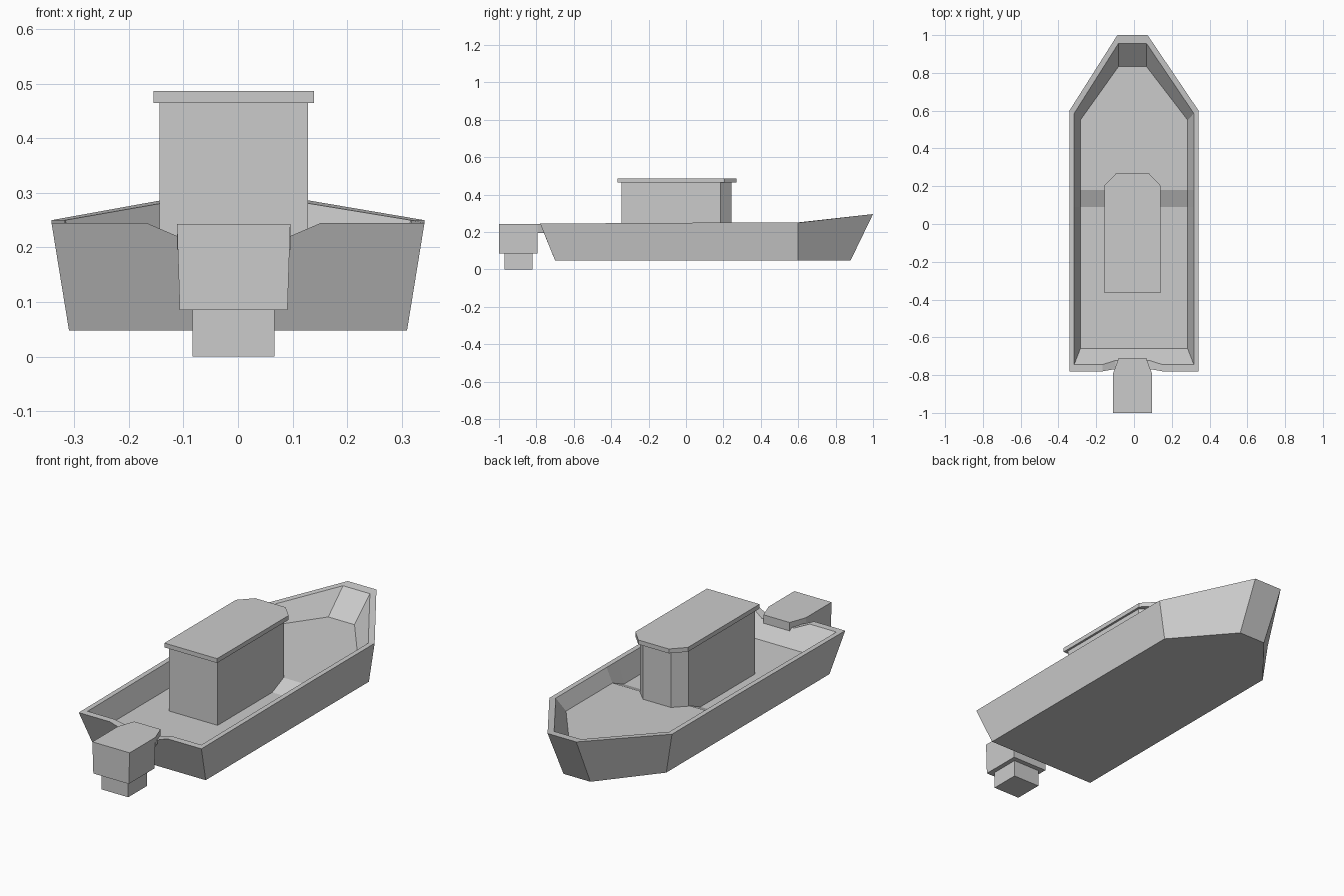
import bpy, bmesh

if "Cube" in bpy.data.objects:
    bpy.data.objects.remove(bpy.data.objects["Cube"])

CX = -0.008  # fittings sit slightly off the hull centre line


def make_object(name, verts, faces):
    mesh = bpy.data.meshes.new(name)
    mesh.from_pydata(verts, [], faces)
    bm = bmesh.new()
    bm.from_mesh(mesh)
    bmesh.ops.recalc_face_normals(bm, faces=bm.faces)
    bm.to_mesh(mesh)
    bm.free()
    obj = bpy.data.objects.new(name, mesh)
    bpy.context.collection.objects.link(obj)
    return obj


def prism(name, half, z0, z1, bottom_scale=1.0):
    """Extrude a symmetric outline given as (half width, y) points."""
    outline = half + [(-x, y) for x, y in reversed(half)]
    n = len(outline)
    verts = [(CX + x * bottom_scale, y, z0) for x, y in outline]
    verts += [(CX + x, y, z1) for x, y in outline]
    faces = [list(range(n)), list(range(n, 2 * n))]
    faces += [(i, (i + 1) % n, n + (i + 1) % n, n + i) for i in range(n)]
    return make_object(name, verts, faces)


def hull():
    # Half rings: transom notch, stern corner, deck ramp, shoulder, bow
    bottom = [(.09, -.70, .048), (.16, -.70, .048), (.31, -.70, .048),
              (.31, .09, .048), (.31, .18, .048), (.31, .60, .048), (.075, .88, .048)]
    rim_out = [(.09, -.768, .215), (.16, -.78, .245), (.342, -.78, .245),
               (.342, .09, .25), (.342, .18, .25), (.342, .60, .25), (.08, 1.0, .296)]
    rim_in = [(.09, -.722, .215), (.16, -.745, .245), (.317, -.745, .245),
              (.317, .09, .25), (.317, .18, .25), (.317, .585, .25), (.075, .955, .291)]
    floor = [(.09, -.66, .14), (.16, -.66, .14), (.284, -.66, .14),
             (.284, .09, .14), (.284, .18, .18), (.284, .55, .18), (.073, .835, .18)]
    verts = []
    for ring in (bottom, rim_out, rim_in, floor):
        for side, pts in ((1, ring), (-1, ring[::-1])):
            verts += [(side * x + (CX if x < .2 else 0), y, z) for x, y, z in pts]
    n = 14
    faces = [list(range(n))]
    # Outer skin, rim and inner walls
    for r in range(3):
        for i in range(n):
            j = (i + 1) % n
            faces.append((r * n + i, r * n + j, (r + 1) * n + j, (r + 1) * n + i))
    # Deck: flat aft part, ramp, raised fore part
    for a, b in ((0, 3), (3, 4), (4, 6)):
        right = list(range(a, b + 1))
        left = [n - 1 - i for i in reversed(right)]
        faces.append([3 * n + i for i in right + left])
    return make_object("hull", verts, faces)


hull()

# Cabin with chamfered end and overhanging roof
prism("cabin", [(.136, -.345), (.136, .185), (.078, .243)], .12, .465)
prism("cabin_roof", [(.147, -.365), (.147, .205), (.085, .27)], .465, .487)

# Outboard motor: housing, lower leg and bracket over the transom
prism("motor_housing", [(.104, -1.0), (.104, -.795)], .085, .243, .95)
prism("motor_leg", [(.075, -.97), (.075, -.82)], 0, .085)
prism("motor_bracket", [(.104, -.795), (.073, -.71)], .195, .243)
